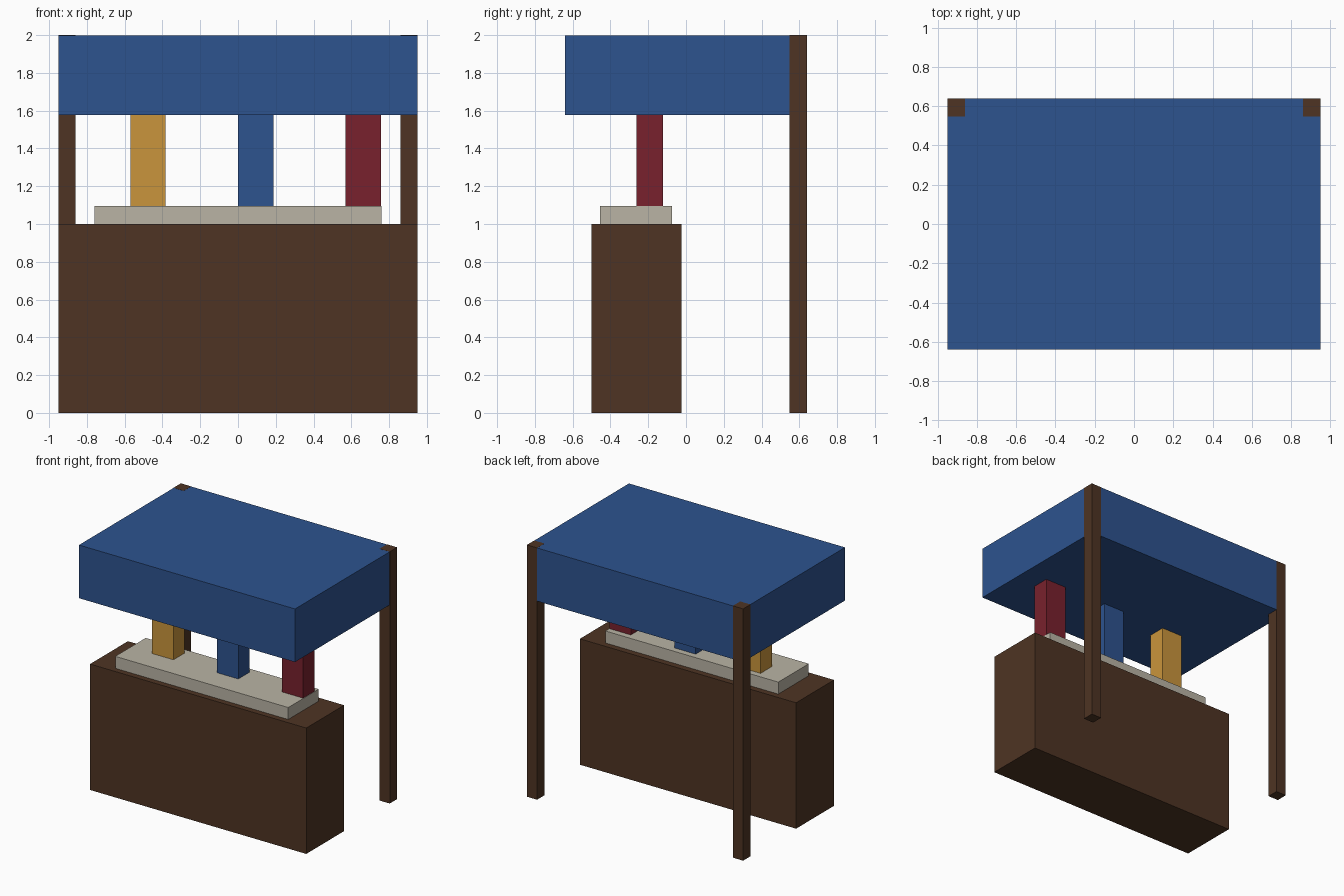
import bpy

if "Cube" in bpy.data.objects:
    bpy.data.objects.remove(bpy.data.objects["Cube"])


def linear(c):
    c /= 255
    return c / 12.92 if c <= 0.04045 else ((c + 0.055) / 1.055) ** 2.4


def material(name, r, g, b):
    m = bpy.data.materials.new(name)
    m.diffuse_color = (linear(r), linear(g), linear(b), 1)
    m.use_nodes = True
    m.node_tree.nodes["Principled BSDF"].inputs["Base Color"].default_value = m.diffuse_color
    return m


def box(name, x, y, z, mat):
    """Box spanning the (low, high) range on each axis."""
    spans = (x, y, z)
    bpy.ops.mesh.primitive_cube_add(size=1, location=[(a + b) / 2 for a, b in spans])
    ob = bpy.context.object
    ob.name = name
    ob.scale = [b - a for a, b in spans]
    bpy.ops.object.transform_apply(location=False, rotation=False, scale=True)
    ob.data.materials.append(mat)
    return ob


brown = material("dark wood brown", 78, 52, 35)
blue = material("blue", 45, 83, 143)
yellow = material("ochre yellow", 202, 149, 60)
red = material("dark red", 120, 33, 45)
grey = material("warm grey", 186, 180, 165)

# Counter and the slab on top of it
box("counter", (-0.95, 0.95), (-0.5, -0.025), (0, 1.0), brown)
box("counter_slab", (-0.76, 0.76), (-0.455, -0.073), (1.0, 1.095), grey)

# Coloured wares standing on the slab
for name, x, mat in (("yellow_ware", -0.57, yellow),
                     ("blue_ware", 0.0, blue),
                     ("red_ware", 0.57, red)):
    box(name, (x, x + 0.187), (-0.263, -0.122), (1.095, 1.58), mat)

# Canopy, a hair smaller than the posts so their faces do not coincide
e = 0.0008
box("canopy", (-0.95 + e, 0.95 - e), (-0.64, 0.64 - e), (1.577, 2.0 - e), blue)

# Rear posts
for name, x in (("left_rear_post", -0.95), ("right_rear_post", 0.86)):
    box(name, (x, x + 0.09), (0.548, 0.64), (0, 2.0), brown)
